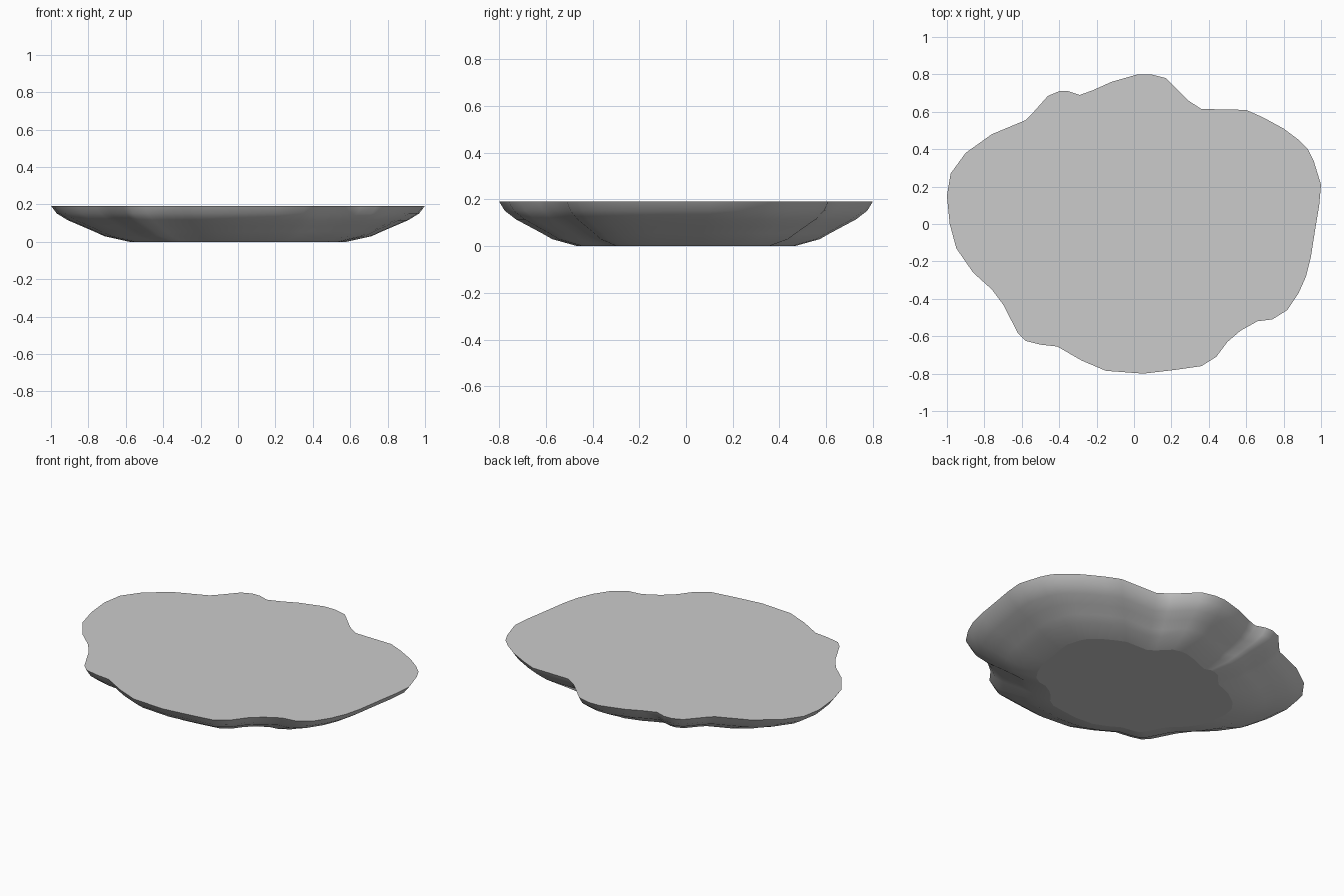
import bpy, bmesh

# Irregular rim outline, counterclockwise from the right
RIM = [(1.0, .21), (.96, .34), (.93, .40), (.88, .45), (.80, .51), (.69, .57), (.60, .61),
       (.36, .615), (.29, .66), (.17, .78), (.09, .80), (.02, .80), (-.12, .76), (-.22, .715),
       (-.29, .69), (-.35, .71), (-.40, .71), (-.46, .685), (-.54, .595), (-.58, .555),
       (-.76, .48), (-.90, .38), (-.98, .27), (-1.0, .15), (-.985, 0), (-.95, -.13),
       (-.86, -.26), (-.76, -.35), (-.70, -.43), (-.62, -.585), (-.58, -.625), (-.50, -.645),
       (-.41, -.655), (-.28, -.73), (-.15, -.785), (.05, -.80), (.22, -.78), (.36, -.76),
       (.44, -.71), (.50, -.63), (.57, -.57), (.66, -.52), (.74, -.51), (.82, -.46),
       (.88, -.37), (.92, -.28), (.945, -.18), (.97, -.02), (.99, .10)]

# Side profile from base to rim: (outline scale, height)
PROFILE = [(.58, 0), (.715, .03), (.77, .055), (.84, .085), (.91, .115), (.97, .152), (1.0, .192)]

bm = bmesh.new()
rings = [[bm.verts.new((x * s, y * s, z)) for x, y in RIM] for s, z in PROFILE]
n = len(RIM)

# Smooth curved side
for low, high in zip(rings, rings[1:]):
    for i in range(n):
        j = (i + 1) % n
        bm.faces.new((low[i], low[j], high[j], high[i])).smooth = True

# Flat top and base with crisp edges
for cap in (bm.faces.new(rings[-1]), bm.faces.new(rings[0][::-1])):
    cap.smooth = False
    for edge in cap.edges:
        edge.smooth = False

mesh = bpy.data.meshes.new("flat_stone")
bm.to_mesh(mesh)
bm.free()
stone = bpy.data.objects.new("flat_stone", mesh)
bpy.context.collection.objects.link(stone)
